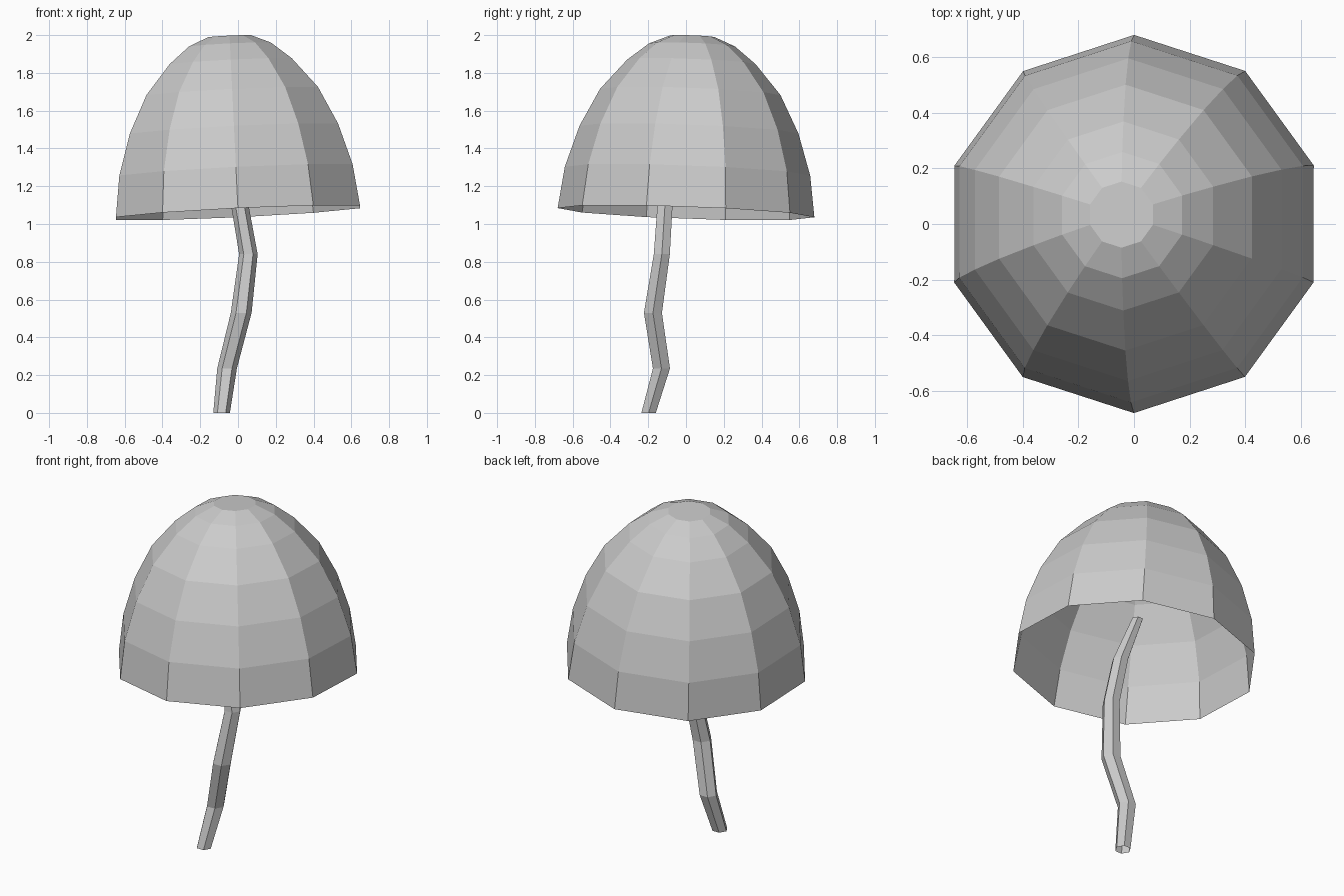
import bpy, bmesh
from math import cos, sin, pi
from mathutils import Vector, Matrix

if "Cube" in bpy.data.objects:
    bpy.data.objects.remove(bpy.data.objects["Cube"])


def loft(name, rings, sides, phase, cap_end=False):
    """Skin a stack of rings given as (x, y, z, radius)."""
    bm = bmesh.new()
    loops = []
    for x, y, z, r in rings:
        loops.append([bm.verts.new((x + r * cos(phase + 2 * pi * i / sides),
                                    y + r * sin(phase + 2 * pi * i / sides), z))
                      for i in range(sides)])
    for a, b in zip(loops, loops[1:]):
        for i in range(sides):
            j = (i + 1) % sides
            bm.faces.new((a[i], a[j], b[j], b[i]))
    if cap_end:
        bm.faces.new(loops[-1])
    mesh = bpy.data.meshes.new(name)
    bm.to_mesh(mesh)
    bm.free()
    obj = bpy.data.objects.new(name, mesh)
    bpy.context.collection.objects.link(obj)
    return obj


# Hollow ten-sided cap, open underneath and slightly tilted
profile = [(0.68, 0), (0.65, 0.22), (0.58, 0.44), (0.478, 0.64),
           (0.34, 0.80), (0.227, 0.89), (0.119, 0.935)]
cap = loft("mushroom_cap", [(0, 0, h, r) for r, h in profile], 10, pi / 2, True)
tilt = Vector((0, 0, 1)).rotation_difference(Vector((-0.048, 0.036, 1)))
cap.data.transform(Matrix.Translation((0, 0, 1.06)) @ tilt.to_matrix().to_4x4())

# Crooked tapering stem, ending inside the cap
stem = loft("stem", [(-0.087, -0.198, 0.0, 0.044),
                     (-0.058, -0.130, 0.235, 0.052),
                     (0.017, -0.175, 0.53, 0.055),
                     (0.055, -0.128, 0.84, 0.049),
                     (0.006, -0.110, 1.12, 0.046),
                     (-0.080, -0.068, 1.39, 0.033)], 6, 0)
